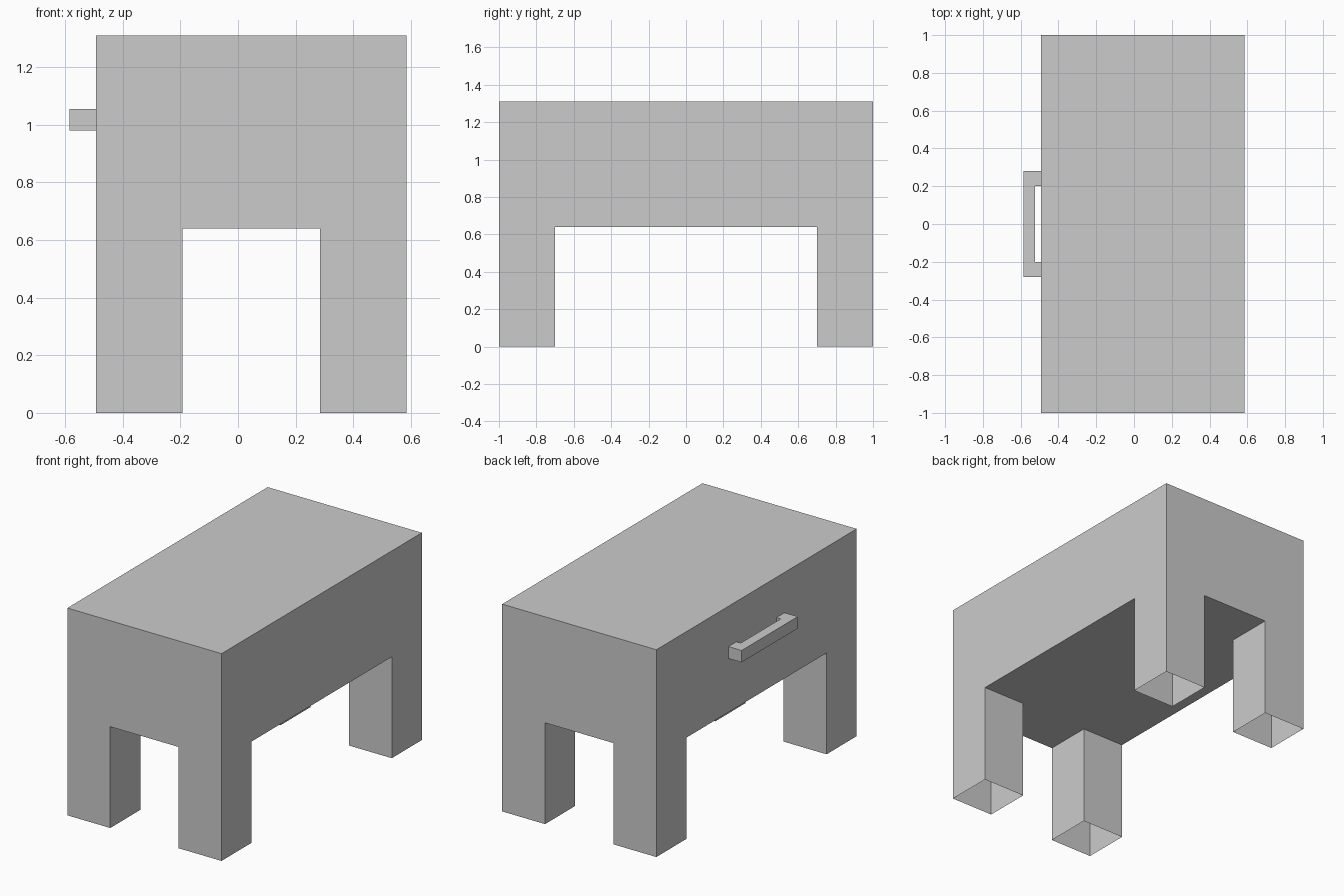
import bpy, bmesh
from itertools import product
from mathutils import Vector

cube = bpy.data.objects.get("Cube")
if cube:
    bpy.data.objects.remove(cube, do_unlink=True)

# One plain grey paint
grey = bpy.data.materials.new("plain_grey")
grey.use_nodes = True
colour = (0.6, 0.6, 0.6, 1)
grey.diffuse_color = colour
grey.node_tree.nodes["Principled BSDF"].inputs["Base Color"].default_value = colour


def shell(name, cuts, filled, is_open):
    """Skin the filled cells of a box lattice, leaving out the open sides."""
    counts = [len(c) - 1 for c in cuts]
    solid = {c for c in product(*map(range, counts)) if filled(*c)}
    bm = bmesh.new()
    for cell, axis, side in product(sorted(solid), range(3), (0, 1)):
        neighbour = list(cell)
        neighbour[axis] += 2 * side - 1
        if tuple(neighbour) in solid or is_open(cell, axis, side):
            continue
        u, v = (axis + 1) % 3, (axis + 2) % 3
        ring = [(0, 0), (1, 0), (1, 1), (0, 1)]
        corners = []
        for du, dv in (ring if side else ring[::-1]):
            index = list(cell)
            index[axis] += side
            index[u] += du
            index[v] += dv
            corners.append(bm.verts.new(Vector(cuts[a][index[a]] for a in range(3))))
        bm.faces.new(corners)
    # Weld the cells and merge flat areas into whole panels
    bmesh.ops.remove_doubles(bm, verts=bm.verts, dist=0.0001)
    bmesh.ops.dissolve_limit(bm, angle_limit=0.01, verts=bm.verts, edges=bm.edges)
    mesh = bpy.data.meshes.new(name)
    bm.to_mesh(mesh)
    bm.free()
    mesh.materials.append(grey)
    obj = bpy.data.objects.new(name, mesh)
    bpy.context.collection.objects.link(obj)
    return obj


# Cabinet with four hollow corner legs, open at the feet
shell("cabinet_with_legs",
      ([-0.493, -0.193, 0.285, 0.585], [-1, -0.7, 0.7, 1], [0, 0.64, 1.31]),
      lambda x, y, z: z == 1 or (x != 1 and y != 1),
      lambda cell, axis, side: cell[2] == 0 and axis == 2 and side == 0)

# Pull handle: a bar on two short posts, joined to the cabinet wall
shell("handle",
      ([-0.585, -0.523, -0.493], [-0.28, -0.2, 0.2, 0.28], [0.98, 1.055]),
      lambda x, y, z: x == 0 or y != 1,
      lambda cell, axis, side: cell[0] == 1 and axis == 0 and side == 1)
